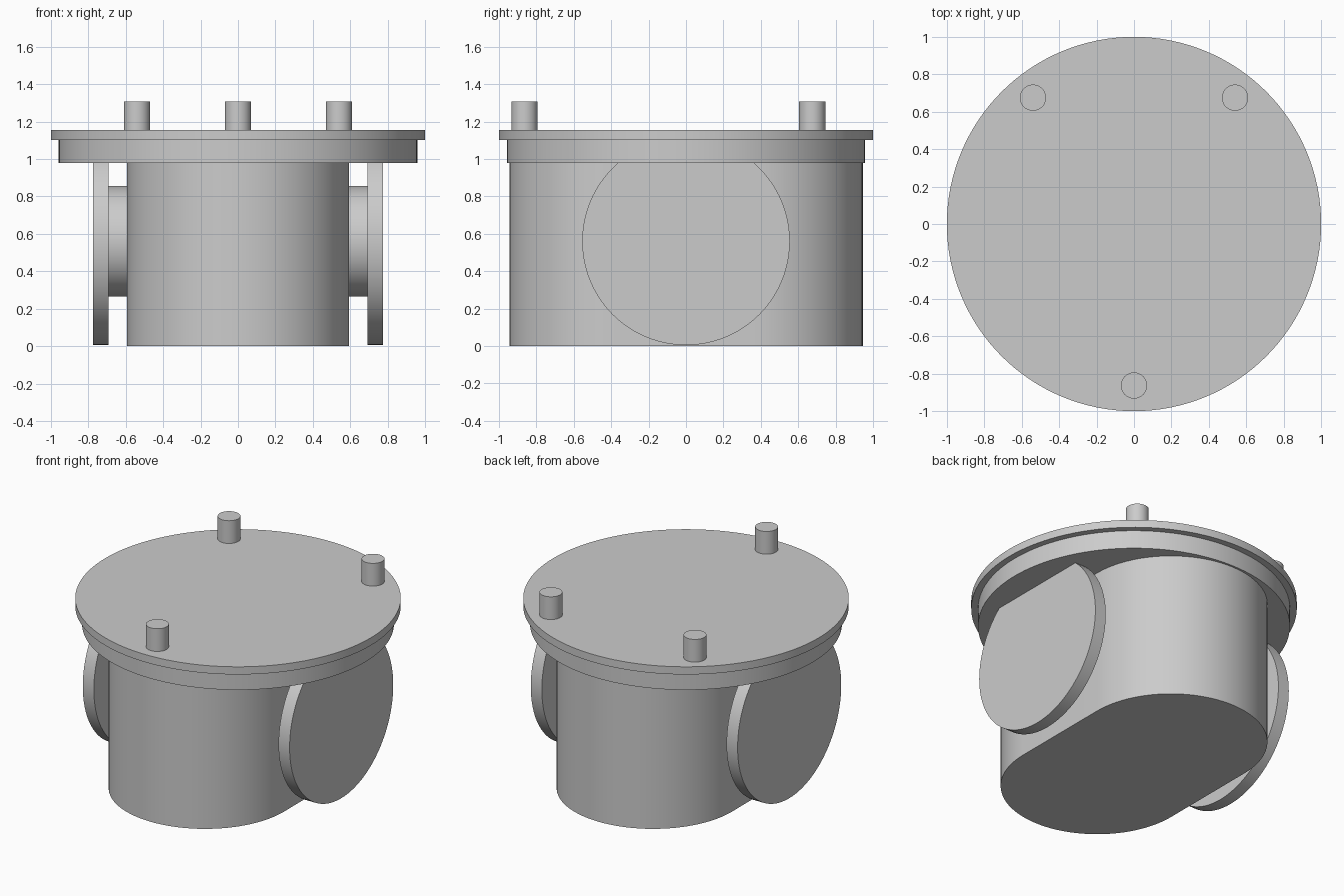
import bpy
import bmesh
from math import pi, cos, sin, radians

cube = bpy.data.objects.get("Cube")
if cube:
    bpy.data.objects.remove(cube, do_unlink=True)

grey = bpy.data.materials.new("plain grey")
grey.use_nodes = True
colour = (0.6, 0.6, 0.6, 1)
grey.diffuse_color = colour
grey.node_tree.nodes["Principled BSDF"].inputs["Base Color"].default_value = colour


def finish(obj, name):
    obj.name = name
    obj.data.materials.append(grey)
    bpy.ops.object.select_all(action="DESELECT")
    obj.select_set(True)
    bpy.context.view_layer.objects.active = obj
    bpy.ops.object.shade_smooth_by_angle(angle=radians(30))


def cylinder(name, radius, depth, centre, rotation=(0, 0, 0), sides=96):
    bpy.ops.mesh.primitive_cylinder_add(vertices=sides, radius=radius, depth=depth,
                                        location=centre, rotation=rotation)
    finish(bpy.context.object, name)


# Slot-shaped body: two half circles joined by flat sides
def slot_body(radius, half_flat, height, steps=48):
    bm = bmesh.new()
    ring = []
    for end, start in ((1, 0), (-1, pi)):
        for i in range(steps + 1):
            a = start + pi * i / steps
            ring.append(bm.verts.new((radius * cos(a), end * half_flat + radius * sin(a), 0)))
    base = bm.faces.new(ring)
    top = bmesh.ops.extrude_face_region(bm, geom=[base])["geom"]
    bmesh.ops.translate(bm, vec=(0, 0, height),
                        verts=[v for v in top if isinstance(v, bmesh.types.BMVert)])
    bmesh.ops.recalc_face_normals(bm, faces=bm.faces)
    mesh = bpy.data.meshes.new("body")
    bm.to_mesh(mesh)
    bm.free()
    obj = bpy.data.objects.new("body", mesh)
    bpy.context.collection.objects.link(obj)
    finish(obj, "body")


slot_body(0.593, 0.352, 0.99)

# Stepped round lid
cylinder("lid_rim", 0.958, 0.13, (0, 0, 1.043), sides=128)
cylinder("lid_plate", 1.0, 0.052, (0, 0, 1.128), sides=128)

# Side ports: a short neck and a round flange on each side
for side, x in (("left", 1), ("right", -1)):
    cylinder(side + "_neck", 0.295, 0.15, (x * 0.63, 0, 0.56), (0, pi / 2, 0))
    cylinder(side + "_flange", 0.555, 0.083, (x * 0.734, 0, 0.56), (0, pi / 2, 0))

# Pins standing on the lid
for name, x, y in (("front", 0, -0.863), ("back_left", 0.54, 0.675), ("back_right", -0.54, 0.675)):
    cylinder(name + "_pin", 0.07, 0.17, (x, y, 1.223), sides=48)
